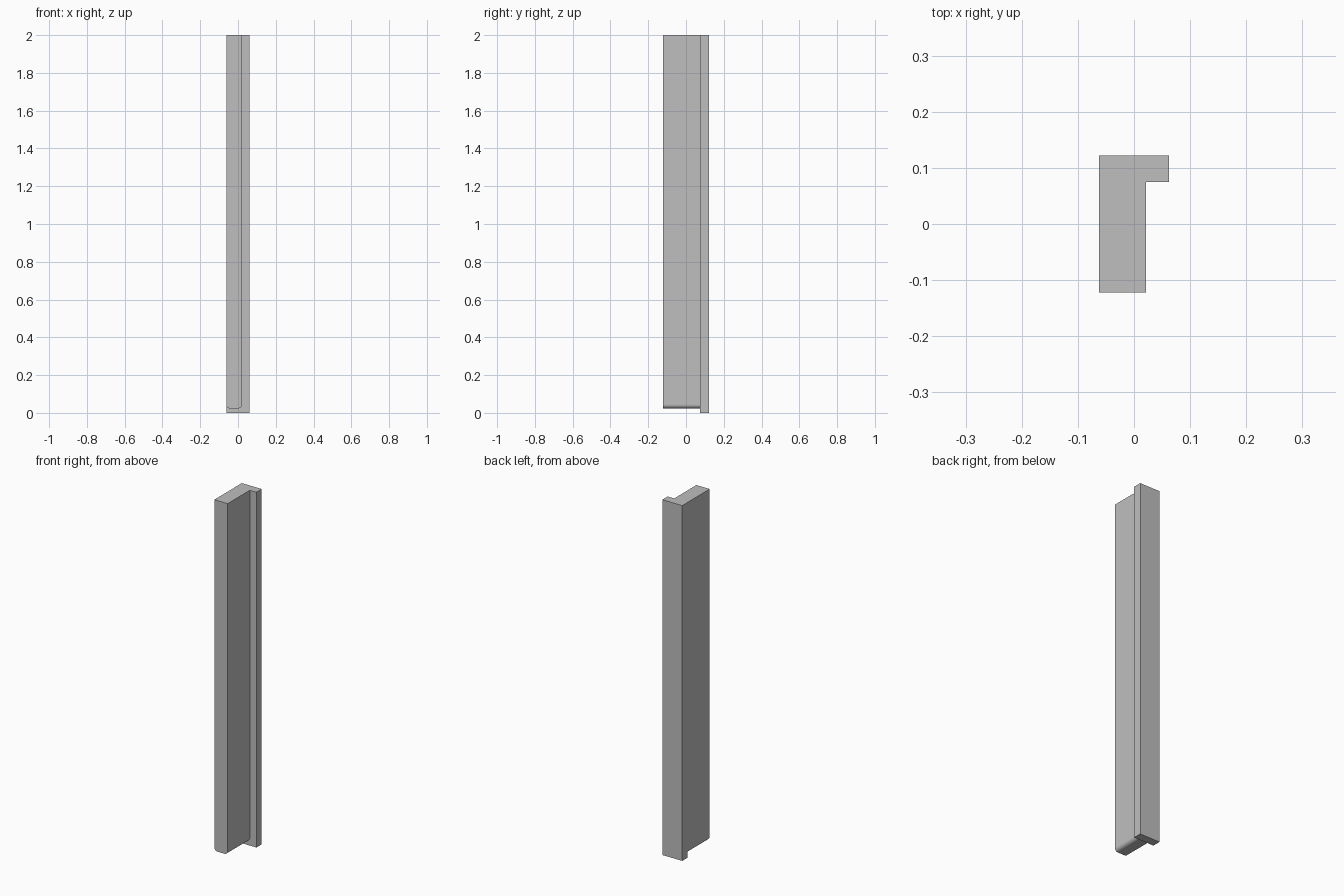
import bpy
import bmesh
from math import cos, sin, pi

cube = bpy.data.objects.get("Cube")
if cube:
    bpy.data.objects.remove(cube, do_unlink=True)

HALF_W = 0.062      # half width of the back flange
INNER = 0.021       # right face of the main bar
HALF_D = 0.122      # half depth
STEP = 0.075        # front face of the flange
TOP = 2.0
FOOT = 0.024        # underside of the main bar
RADIUS = 0.02
SEGMENTS = 10

grey = bpy.data.materials.new("plain grey")
grey.use_nodes = True
color = (0.52, 0.52, 0.52, 1)
grey.diffuse_color = color
grey.node_tree.nodes["Principled BSDF"].inputs["Base Color"].default_value = color

bm = bmesh.new()


def face(points, smooth=False):
    f = bm.faces.new([bm.verts.new(p) for p in points])
    f.smooth = smooth


def arc(cx, start):
    """Quarter round at the foot of the bar, as (x, z) points."""
    angles = [start - pi / 2 * i / SEGMENTS for i in range(SEGMENTS + 1)]
    return [(cx + RADIUS * cos(a), FOOT + RADIUS + RADIUS * sin(a)) for a in angles]


# Bar outline: down the right side, round both foot corners, up to the left side
right_arc = arc(INNER - RADIUS, 0)
left_arc = arc(RADIUS - HALF_W, -pi / 2)
path = [(INNER, TOP)] + right_arc + left_arc
flats = {0, SEGMENTS + 1}


def at_depth(outline, y):
    return [(x, y, z) for x, z in outline]


# Main bar: front face, side, rounded foot and underside
face(at_depth(path + [(-HALF_W, TOP)], -HALF_D))
for i, (a, b) in enumerate(zip(path, path[1:])):
    face(at_depth([a, b], -HALF_D) + at_depth([b, a], STEP), i not in flats)

# Flange: stepped front, back, right edge and underside
face(at_depth(path + [(-HALF_W, 0), (HALF_W, 0), (HALF_W, TOP)], STEP))
face(at_depth([(-HALF_W, 0), (HALF_W, 0), (HALF_W, TOP), (-HALF_W, TOP)], HALF_D))
face([(HALF_W, y, z) for y, z in ((STEP, 0), (HALF_D, 0), (HALF_D, TOP), (STEP, TOP))])
face([(x, y, 0) for x, y in ((-HALF_W, STEP), (HALF_W, STEP),
                             (HALF_W, HALF_D), (-HALF_W, HALF_D))])

# Shared L-shaped top and left side
face([(x, y, TOP) for x, y in ((-HALF_W, -HALF_D), (INNER, -HALF_D), (INNER, STEP),
                               (HALF_W, STEP), (HALF_W, HALF_D), (-HALF_W, HALF_D))])
curve_top = FOOT + RADIUS
face([(-HALF_W, y, z) for y, z in ((HALF_D, 0), (HALF_D, TOP), (-HALF_D, TOP),
                                   (-HALF_D, curve_top), (STEP, curve_top), (STEP, 0))])

bmesh.ops.remove_doubles(bm, verts=bm.verts[:], dist=0.0001)
bmesh.ops.recalc_face_normals(bm, faces=bm.faces[:])
mesh = bpy.data.meshes.new("flanged_bar")
bm.to_mesh(mesh)
bm.free()
mesh.materials.append(grey)
bar = bpy.data.objects.new("flanged_bar", mesh)
bpy.context.scene.collection.objects.link(bar)
